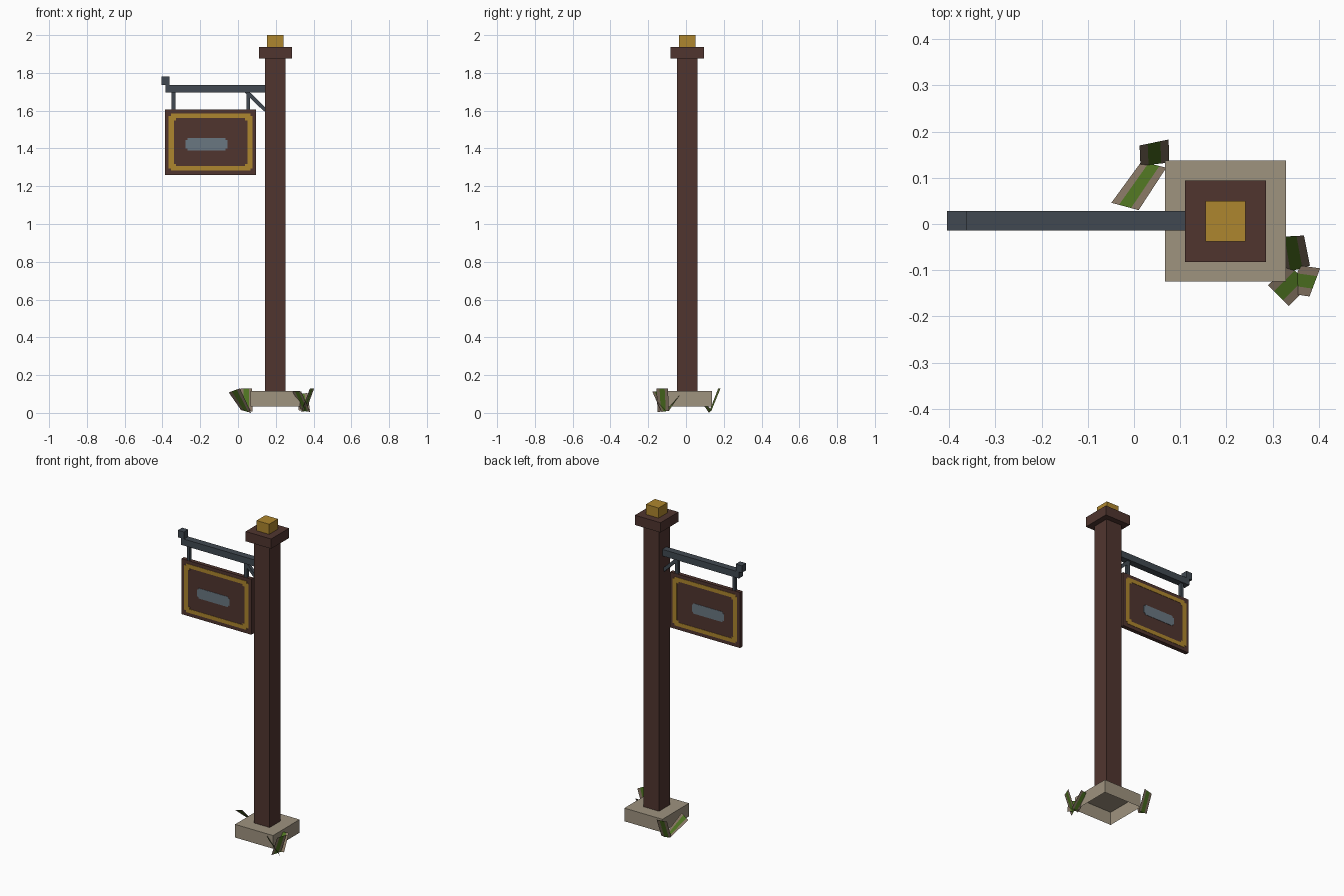
import bpy, bmesh, math
from mathutils import Vector

cube = bpy.data.objects.get("Cube")
if cube:
    bpy.data.objects.remove(cube, do_unlink=True)


def material(name, rgb):
    lin = [((c / 255 + 0.055) / 1.055) ** 2.4 for c in rgb] + [1.0]
    m = bpy.data.materials.new(name)
    m.use_nodes = True
    m.diffuse_color = lin
    bsdf = next(n for n in m.node_tree.nodes if n.type == 'BSDF_PRINCIPLED')
    bsdf.inputs["Base Color"].default_value = lin
    return m


WOOD = material("dark wood", (80, 53, 47))
GOLD = material("gold", (174, 134, 46))
IRON = material("dark iron", (65, 73, 81))
STONE = material("pale stone", (159, 147, 127))
STEEL = material("grey blue", (106, 119, 129))
GREEN = material("leaf green", (80, 118, 34))
HUSK = material("dry leaf", (136, 119, 100))

CX, CY = 0.198, 0.006   # post axis


def finish(name, bm, *mats):
    mesh = bpy.data.meshes.new(name)
    bm.to_mesh(mesh)
    bm.free()
    for m in mats:
        mesh.materials.append(m)
    ob = bpy.data.objects.new(name, mesh)
    bpy.context.collection.objects.link(ob)
    return ob


def box(name, x, y, z, mat, open_bottom=False):
    """Box given by its (low, high) range on each axis."""
    bm = bmesh.new()
    bmesh.ops.create_cube(bm, size=1)
    for v in bm.verts:
        v.co = [r[0] if c < 0 else r[1] for c, r in zip(v.co, (x, y, z))]
    if open_bottom:
        low = [f for f in bm.faces if f.normal.z < -0.9]
        bmesh.ops.delete(bm, geom=low, context='FACES')
    return finish(name, bm, mat)


def centred(name, half, z, mat, **kw):
    return box(name, (CX - half, CX + half), (CY - half, CY + half), z, mat, **kw)


def depth(half):
    return (CY + 0.001 - half, CY + 0.001 + half)


# Post, from the hollow footing to the finial
centred("footing", 0.131, (0.034, 0.116), STONE, open_bottom=True)
centred("post", 0.054, (0.116, 1.876), WOOD)
centred("post_cap", 0.088, (1.876, 1.937), WOOD)
centred("finial", 0.0435, (1.937, 2.0), GOLD)

# Iron arm with end knob, hangers and diagonal brace
box("arm", (-0.384, 0.145), depth(0.021), (1.696, 1.737), IRON)
box("arm_knob", (-0.405, -0.363), depth(0.021), (1.737, 1.781), IRON)
for name, x in (("right_hanger", -0.341), ("left_hanger", 0.054)):
    box(name, (x - 0.01, x + 0.01), depth(0.01), (1.606, 1.696), IRON)
a, b = Vector((0.04, CY, 1.705)), Vector((0.145, CY, 1.603))
brace = box("brace", (-(b - a).length / 2, (b - a).length / 2),
            (-0.01, 0.01), (-0.01, 0.01), IRON)
brace.location = (a + b) / 2
brace.rotation_euler.y = math.atan2(a.z - b.z, b.x - a.x)

# Hanging board
BOARD = depth(0.0125)
box("sign_board", (-0.386, 0.096), BOARD, (1.26, 1.606), WOOD)


def stepped(x0, x1, z0, z1, n):
    """Rectangle outline with a square step at each corner."""
    return [(x0 + n, z0), (x1 - n, z0), (x1 - n, z0 + n), (x1, z0 + n),
            (x1, z1 - n), (x1 - n, z1 - n), (x1 - n, z1), (x0 + n, z1),
            (x0 + n, z1 - n), (x0, z1 - n), (x0, z0 + n), (x0 + n, z0 + n)]


def board_plate(name, y, toward, mat, outer, inner=None):
    """Thin inlay on one side of the board; a frame if inner is given."""
    bm = bmesh.new()
    out = [bm.verts.new((x, y, z)) for x, z in outer]
    if inner:
        inn = [bm.verts.new((x, y, z)) for x, z in inner]
        n = len(out)
        faces = [bm.faces.new((out[i], out[(i + 1) % n], inn[(i + 1) % n], inn[i]))
                 for i in range(n)]
    else:
        faces = [bm.faces.new(out)]
    bm.normal_update()
    res = bmesh.ops.extrude_face_region(bm, geom=faces)
    for v in res["geom"]:
        if isinstance(v, bmesh.types.BMVert):
            v.co.y += toward * 0.002
    bmesh.ops.recalc_face_normals(bm, faces=bm.faces)
    finish(name, bm, mat)


for side, y, s in (("front", BOARD[0], -1), ("back", BOARD[1], 1)):
    board_plate(side + "_border", y, s, GOLD,
                stepped(-0.367, 0.077, 1.282, 1.585, 0.012),
                stepped(-0.340, 0.050, 1.306, 1.561, 0.012))
    board_plate(side + "_plaque", y, s, STEEL,
                stepped(-0.277, -0.055, 1.390, 1.454, 0.010))


# Leaf blades: two root corners, then the two matching tip corners
def leaf(name, r0, r1, t0, t1):
    bm = bmesh.new()
    r0, r1, t0, t1 = map(Vector, (r0, r1, t0, t1))
    rows = [(bm.verts.new(r0.lerp(r1, k)), bm.verts.new(t0.lerp(t1, k)))
            for k in (0, 0.28, 0.72, 1)]
    for i in range(3):
        f = bm.faces.new((rows[i][0], rows[i + 1][0], rows[i + 1][1], rows[i][1]))
        f.material_index = int(i == 1)
    finish(name, bm, HUSK, GREEN)


leaf("back_leaf_outer", (0.016, 0.135, 0.015), (0.070, 0.122, 0.0),
     (-0.049, 0.046, 0.108), (0.010, 0.030, 0.130))
leaf("back_leaf_upright", (0.014, 0.126, 0.015), (0.076, 0.133, 0.008),
     (0.012, 0.170, 0.128), (0.075, 0.183, 0.130))
leaf("front_leaf_inner", (0.322, -0.108, 0.012), (0.381, -0.090, 0.012),
     (0.310, -0.028, 0.100), (0.368, -0.025, 0.105))
leaf("front_leaf_outer", (0.335, -0.090, 0.012), (0.382, -0.130, 0.005),
     (0.290, -0.133, 0.112), (0.335, -0.178, 0.112))
leaf("front_leaf_side", (0.360, -0.090, 0.010), (0.335, -0.150, 0.005),
     (0.403, -0.096, 0.130), (0.380, -0.157, 0.128))
